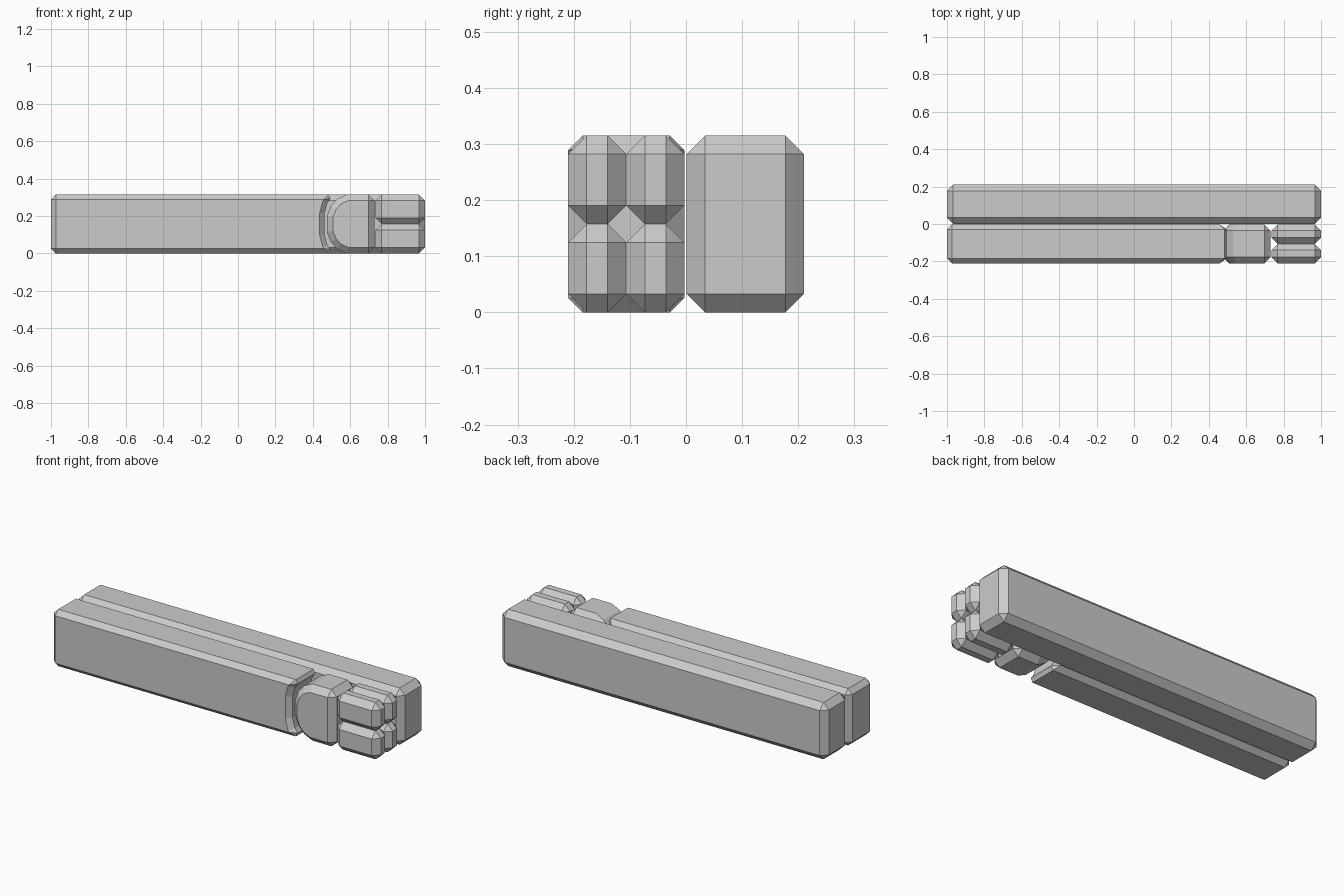
import bpy, bmesh

if "Cube" in bpy.data.objects:
    bpy.data.objects.remove(bpy.data.objects["Cube"])

H, CH = 0.315, 0.033


def block(name, profile, y0, y1):
    """Extrude an x-z profile along y and chamfer its sharp edges."""
    bm = bmesh.new()
    face = bm.faces.new([bm.verts.new((x, y0, z)) for x, z in profile])
    ext = bmesh.ops.extrude_face_region(bm, geom=[face])["geom"]
    for v in ext:
        if isinstance(v, bmesh.types.BMVert):
            v.co.y = y1
    bmesh.ops.recalc_face_normals(bm, faces=bm.faces)
    # chamfer convex corners, leave the gentle steps of the arcs crisp
    edges = [e for e in bm.edges if e.calc_face_angle() > 0.95]
    bmesh.ops.bevel(bm, geom=edges, offset=CH, offset_type='OFFSET', segments=1,
                    profile=0.5, affect='EDGES', clamp_overlap=True)
    bmesh.ops.recalc_face_normals(bm, faces=bm.faces)
    me = bpy.data.meshes.new(name)
    bm.to_mesh(me)
    bm.free()
    ob = bpy.data.objects.new(name, me)
    bpy.context.collection.objects.link(ob)


def rect(x0, x1, z0, z1):
    return [(x0, z0), (x1, z0), (x1, z1), (x0, z1)]


def mirrored(lower):
    """Complete a profile that is symmetric about mid height."""
    return lower + [(x, H - z) for x, z in reversed(lower)]


# Full-length back bar
block("back_bar", rect(-1, 1, 0, H), 0.001, 0.21)

# Front bar with a hollowed right end
block("front_bar", mirrored([(-1, 0), (0.51, 0), (0.478, 0.045), (0.463, 0.1)]), -0.21, -0.003)

# Knuckle block with a rounded left end
block("knuckle", mirrored([(0.475, 0.115), (0.495, 0.062), (0.53, 0.024), (0.58, 0), (0.73, 0)]),
      -0.21, -0.003)

# Four small end blocks
for row, z in (("lower", 0), ("upper", H / 2)):
    for side, y in (("front", -0.21), ("back", -0.1065)):
        block(f"{row}_{side}_tip", rect(0.735, 1, z, z + H / 2), y, y + 0.1035)
